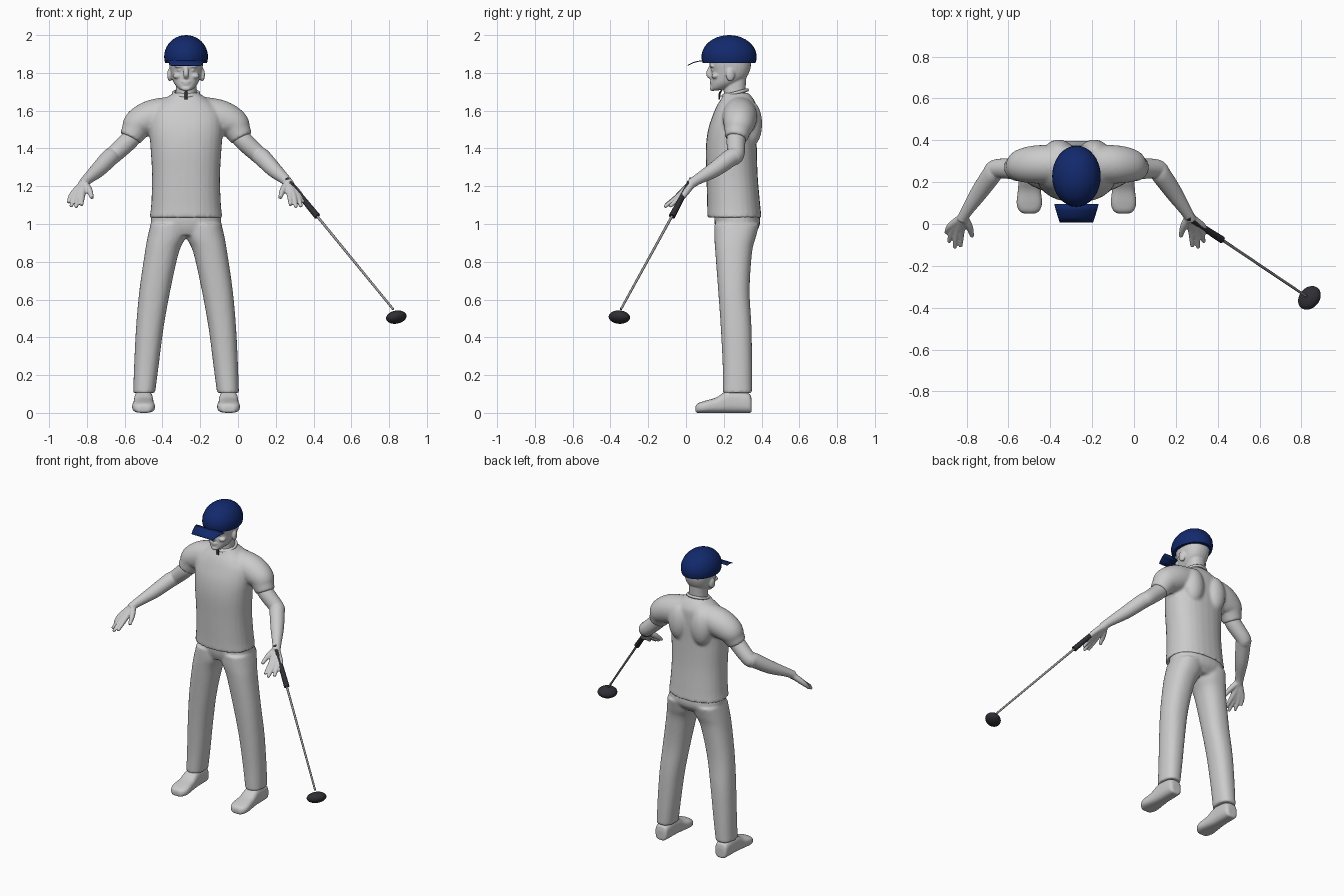
import bpy, bmesh, math
from mathutils import Vector, Matrix, Euler

cube = bpy.data.objects.get("Cube")
if cube:
    bpy.data.objects.remove(cube)

CX = -0.275  # body centre line
X, Y, Z = Vector((1, 0, 0)), Vector((0, 1, 0)), Vector((0, 0, 1))


def material(name, r, g, b):
    m = bpy.data.materials.new(name)
    m.use_nodes = True
    m.diffuse_color = (r, g, b, 1)
    m.node_tree.nodes["Principled BSDF"].inputs["Base Color"].default_value = (r, g, b, 1)
    return m


GREY = material("pale_grey", .6, .6, .6)
NAVY = material("navy_blue", .006, .022, .15)
BLACK = material("soft_black", .03, .028, .036)
STEEL = material("steel_grey", .3, .3, .3)


def tube(bm, rows, axis=None, ref=Y, power=2.0, sides=28, steps=5):
    """Loft closed elliptical sections (x, y, z, a, b) along a smoothed path."""
    P = [Vector(r) for r in rows]
    P = [2 * P[0] - P[1]] + P + [2 * P[-1] - P[-2]]
    path = []
    for i in range(1, len(P) - 2):
        p0, p1, p2, p3 = P[i - 1:i + 3]
        for k in range(steps):
            t = k / steps
            path.append(.5 * (2 * p1 + (p2 - p0) * t + (2 * p0 - 5 * p1 + 4 * p2 - p3) * t * t
                              + (3 * p1 - p0 - 3 * p2 + p3) * t ** 3))
    path.append(P[-2])
    rings = []
    for i, p in enumerate(path):
        t = axis or Vector((path[min(i + 1, len(path) - 1)] - path[max(i - 1, 0)])[:3]).normalized()
        u = ref.cross(t).normalized()
        v = t.cross(u)
        ring = []
        for k in range(sides):
            c, s = math.cos(math.tau * k / sides), math.sin(math.tau * k / sides)
            c = math.copysign(abs(c) ** (2 / power), c)
            s = math.copysign(abs(s) ** (2 / power), s)
            ring.append(bm.verts.new(Vector(p[:3]) + u * c * p[3] + v * s * p[4]))
        rings.append(ring)
    for a, b in zip(rings, rings[1:]):
        for k in range(sides):
            n = (k + 1) % sides
            bm.faces.new((a[k], a[n], b[n], b[k]))
    bm.faces.new(rings[0][::-1])
    bm.faces.new(rings[-1])


def stack(bm, rows, power=2.3):
    """Horizontal sections: x, z, half width, front y, back y."""
    tube(bm, [(x, (f + b) / 2, z, w, (b - f) / 2) for x, z, w, f, b in rows], axis=Z, power=power)


def limb(bm, rows, side):
    """Round sections: x, y, z, radius."""
    tube(bm, [(x * side, y, z, r, r) for x, y, z, r in rows])


def blob(bm, pos, radii, rot=Matrix.Identity(4)):
    bmesh.ops.create_uvsphere(bm, u_segments=32, v_segments=20, radius=1,
                              matrix=Matrix.Translation(pos) @ rot @ Matrix.Diagonal((*radii, 1)))


def finish(name, bm, mat, voxel=0, smooth=5, x=CX):
    bmesh.ops.recalc_face_normals(bm, faces=bm.faces)
    for f in bm.faces:
        f.smooth = True
    me = bpy.data.meshes.new(name)
    bm.to_mesh(me)
    bm.free()
    me.materials.append(mat)
    ob = bpy.data.objects.new(name, me)
    ob.location.x = x
    bpy.context.collection.objects.link(ob)
    if voxel:  # fuse overlapping volumes into one skin
        r = ob.modifiers.new("fuse", "REMESH")
        r.mode, r.voxel_size, r.use_smooth_shade = "VOXEL", voxel, True
        s = ob.modifiers.new("soften", "SMOOTH")
        s.factor, s.iterations = .5, smooth
    else:
        bpy.context.view_layer.objects.active = ob
        bpy.ops.object.select_all(action="DESELECT")
        ob.select_set(True)
        bpy.ops.object.shade_smooth_by_angle(angle=math.radians(40))
    return ob


# Shirt with short sleeves and shoulder blades
bm = bmesh.new()
stack(bm, [(0, 1.035, .193, .112, .4), (0, 1.1, .185, .112, .393), (0, 1.25, .18, .108, .38),
           (0, 1.4, .188, .105, .375), (0, 1.5, .195, .117, .375), (0, 1.58, .19, .143, .375),
           (0, 1.63, .155, .165, .372), (0, 1.665, .11, .187, .355), (0, 1.695, .065, .198, .33)])
for s in (1, -1):
    limb(bm, [(.08, .285, 1.585, .09), (.18, .285, 1.565, .092), (.25, .28, 1.53, .083),
              (.275, .272, 1.49, .069), (.295, .265, 1.453, .06)], s)
    blob(bm, (.085 * s, .345, 1.53), (.07, .058, .12))
finish("shirt", bm, GREY, .009)

# Shirt collar
bpy.ops.mesh.primitive_torus_add(major_radius=.066, minor_radius=.009, major_segments=40,
                                 minor_segments=10, location=(CX, .26, 1.693), rotation=(.25, 0, 0))
collar = bpy.context.object
collar.name = "collar"
collar.data.materials.append(GREY)
bpy.ops.object.shade_smooth()

# Trousers: hips and two legs
bm = bmesh.new()
stack(bm, [(0, .94, .11, .17, .35), (0, .98, .175, .155, .385), (0, 1.02, .186, .15, .393),
           (0, 1.06, .18, .15, .385)])
for s in (1, -1):
    stack(bm, [(.222 * s, .105, .058, .195, .35), (.21 * s, .25, .065, .194, .35),
               (.192 * s, .45, .073, .184, .347), (.165 * s, .65, .082, .17, .337),
               (.128 * s, .85, .09, .155, .35), (.103 * s, .93, .101, .15, .37),
               (.093 * s, 1.0, .095, .15, .388)])
finish("trousers", bm, GREY, .009)

# Shoes
for s, side in ((1, "left"), (-1, "right")):
    bm = bmesh.new()
    profile = [(.348, .03, .07), (.33, .045, .105), (.23, .05, .12), (.16, .055, .082),
               (.1, .061, .064), (.065, .05, .052), (.05, .03, .038)]
    tube(bm, [(.225 * s, y, h / 2, w, h / 2) for y, w, h in profile], axis=-Y, ref=Z, power=2.8)
    finish(side + "_shoe", bm, GREY, .007, 2)

# Head and neck
bm = bmesh.new()
stack(bm, [(0, 1.63, .06, .2, .32), (0, 1.7, .055, .2, .315), (0, 1.78, .055, .2, .32)])
stack(bm, [(0, 1.708, .025, .138, .18), (0, 1.72, .043, .132, .22), (0, 1.745, .063, .132, .275),
           (0, 1.775, .075, .133, .318), (0, 1.81, .084, .133, .337), (0, 1.85, .09, .124, .345),
           (0, 1.9, .09, .125, .345), (0, 1.95, .06, .16, .3)])
limb(bm, [(0, .134, 1.838, .01), (0, .12, 1.795, .014), (0, .135, 1.775, .012)], 1)
blob(bm, (0, .134, 1.753), (.024, .009, .006))
blob(bm, (0, .136, 1.741), (.02, .01, .006))
blob(bm, (0, .141, 1.717), (.026, .015, .014))
for s in (1, -1):
    blob(bm, (.034 * s, .138, 1.836), (.03, .013, .009))
    blob(bm, (.034 * s, .146, 1.815), (.015, .012, .009))
    blob(bm, (.046 * s, .155, 1.783), (.025, .02, .015))
    blob(bm, (.086 * s, .235, 1.79), (.013, .024, .035), Matrix.Rotation(.25 * s, 4, "Z"))
finish("head", bm, GREY, .005, 3)

# Arms with hands; each finger runs from the wrist so the palm fuses together
for s, side in ((1, "left"), (-1, "right")):
    bm = bmesh.new()
    limb(bm, [(.25, .275, 1.51, .046), (.3, .265, 1.445, .05), (.383, .263, 1.367, .046),
              (.405, .235, 1.35, .047), (.465, .15, 1.288, .041), (.525, .06, 1.235, .028),
              (.548, .02, 1.208, .026)], s)
    wrist = (.54, .035, 1.218, .021)
    for knuckle, tip in (((.55, -.035, 1.152), (.553, -.108, 1.1)),
                         ((.57, -.038, 1.147), (.582, -.115, 1.09)),
                         ((.59, -.026, 1.146), (.609, -.087, 1.092)),
                         ((.602, -.01, 1.155), (.623, -.044, 1.113))):
        limb(bm, [wrist, (*knuckle, .0165), (*tip, .009)], s)
    limb(bm, [wrist, (.512, -.012, 1.178, .017), (.498, -.06, 1.138, .01)], s)
    finish(side + "_arm", bm, GREY, .005, 3)

# Cap crown: an egg-shaped dome cut flat at the bottom
bm = bmesh.new()
blob(bm, (0, .228, 1.885), (.116, .146, .115))
cut = bmesh.ops.bisect_plane(bm, geom=bm.verts[:] + bm.edges[:] + bm.faces[:],
                             plane_co=(0, 0, 1.852), plane_no=-Z, clear_outer=True)
bmesh.ops.holes_fill(bm, edges=[e for e in bm.edges if e.is_boundary])
finish("cap_crown", bm, NAVY)

# Cap peak: thin tapered plate that droops forward
bm = bmesh.new()
edge = [[bm.verts.new((s * w, y, z)) for s in (-1, 1)]
        for y, w, z in ((.095, .106, 1.866), (.065, .098, 1.864), (.035, .089, 1.856), (.008, .08, 1.842))]
for a, b in zip(edge, edge[1:]):
    bm.faces.new((a[0], b[0], b[1], a[1]))
peak = finish("cap_peak", bm, NAVY)
peak.modifiers.new("thickness", "SOLIDIFY").thickness = .005

# Small zip pull hanging at the throat
bm = bmesh.new()
tube(bm, [(0, .19, 1.71, .005, .004), (0, .178, 1.69, .008, .005), (0, .176, 1.658, .009, .005)], sides=12)
finish("zip_pull", bm, BLACK)

# Golf club
top, low, end = (.258, .03, 1.238), (.42, -.075, 1.04), (.822, -.345, .548)
for name, a, b, r0, r1, mat in (("club_grip", top, low, .013, .017, BLACK),
                                ("club_shaft", low, end, .007, .006, STEEL)):
    bm = bmesh.new()
    tube(bm, [(*a, r0, r0), (*b, r1, r1)], sides=16, steps=1)
    finish(name, bm, mat, x=0)
bm = bmesh.new()
tilt = Euler((-.15, -.25, 0)).to_matrix().to_4x4() @ Matrix.Rotation(math.radians(50), 4, "Z")
blob(bm, (.838, -.353, .507), (.062, .049, .034), tilt)
finish("club_head", bm, BLACK, x=0)
